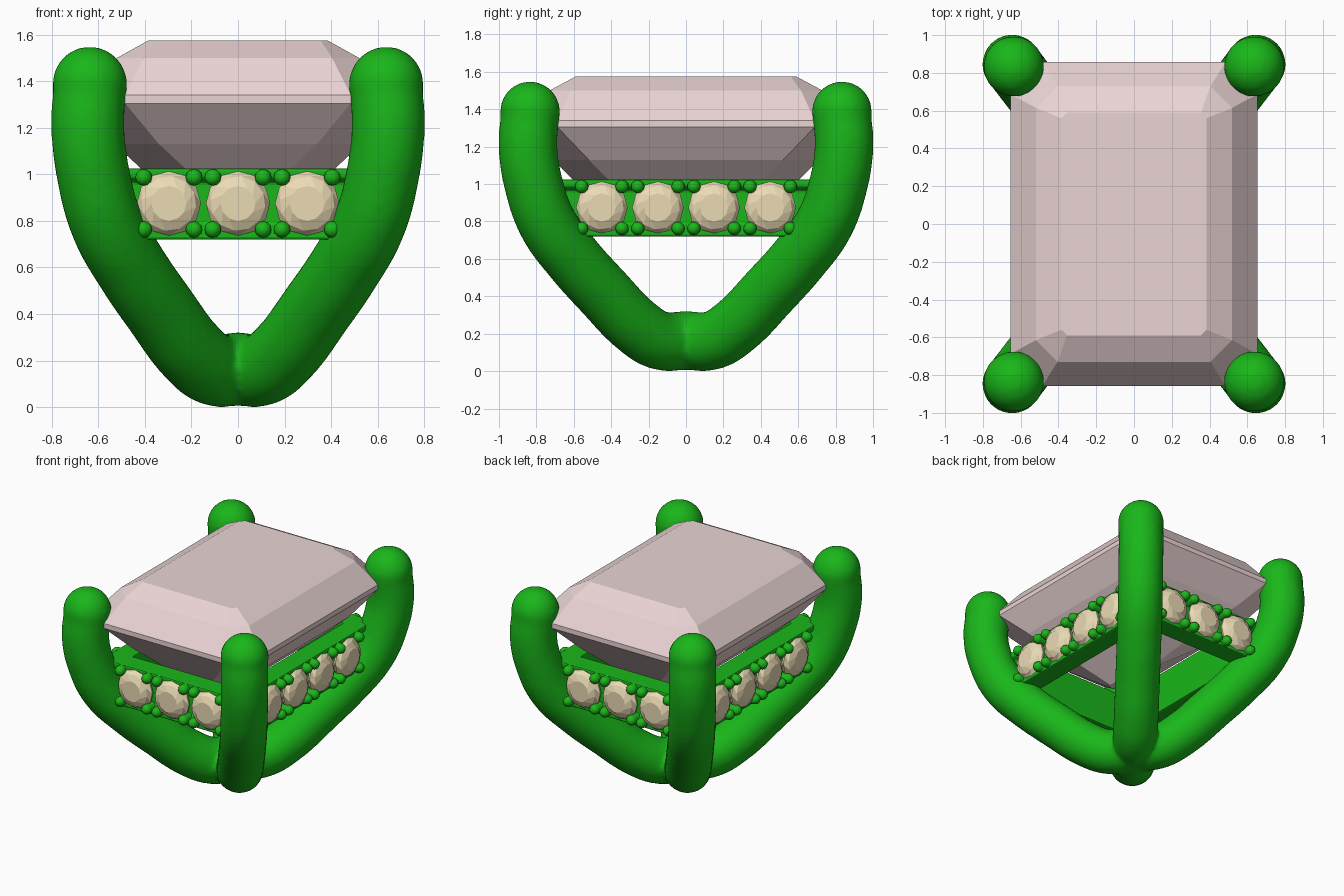
import bpy, bmesh, math
from mathutils import Matrix, Vector

if "Cube" in bpy.data.objects:
    bpy.data.objects.remove(bpy.data.objects["Cube"])


def material(name, rgb):
    m = bpy.data.materials.new(name)
    m.diffuse_color = (*rgb, 1)
    m.use_nodes = True
    m.node_tree.nodes["Principled BSDF"].inputs["Base Color"].default_value = m.diffuse_color
    return m


METAL = material("green_metal", (0.01, 0.47, 0.01))
PINK = material("pink_stone", (0.83, 0.66, 0.66))
TAN = material("tan_stone", (0.83, 0.71, 0.46))


def add_mesh(name, bm, mat):
    bmesh.ops.recalc_face_normals(bm, faces=bm.faces)
    me = bpy.data.meshes.new(name)
    bm.to_mesh(me)
    bm.free()
    me.materials.append(mat)
    ob = bpy.data.objects.new(name, me)
    bpy.context.collection.objects.link(ob)
    return ob


def activate(*obs):
    bpy.ops.object.select_all(action='DESELECT')
    for ob in obs:
        ob.select_set(True)
    bpy.context.view_layer.objects.active = obs[0]


def loft(bm, rings):
    """Bridge equal-length rings of points and cap both ends."""
    vs = [[bm.verts.new(p) for p in r] for r in rings]
    n = len(vs[0])
    for a, b in zip(vs, vs[1:]):
        for i in range(n):
            bm.faces.new((a[i], a[(i + 1) % n], b[(i + 1) % n], b[i]))
    bm.faces.new(vs[0])
    bm.faces.new(vs[-1])


# Four prongs: two crossing diagonal tubes, fused at the foot
half = [(0.635, 1.39), (0.645, 1.2), (0.622, 1.0), (0.565, 0.79), (0.46, 0.6),
        (0.34, 0.425), (0.2, 0.237), (0.11, 0.165)]
path = half + [(0, 0.163)] + [(-x, z) for x, z in reversed(half)]
parts = []
for side in (1, -1):
    cu = bpy.data.curves.new("prong_path", 'CURVE')
    cu.dimensions = '3D'
    cu.bevel_depth = 0.158
    cu.bevel_resolution = 8
    cu.use_fill_caps = True
    sp = cu.splines.new('BEZIER')
    sp.bezier_points.add(len(path) - 1)
    for bp, (x, z) in zip(sp.bezier_points, path):
        bp.co = (x, side * x * 1.31, z)
        bp.handle_left_type = bp.handle_right_type = 'AUTO'
    ob = bpy.data.objects.new("prongs", cu)
    bpy.context.collection.objects.link(ob)
    parts.append(ob)
activate(*parts)
bpy.ops.object.convert(target='MESH')
for sx in (1, -1):
    for sy in (1, -1):
        bm = bmesh.new()
        bmesh.ops.create_uvsphere(bm, u_segments=32, v_segments=16, radius=0.161,
                                  matrix=Matrix.Translation((sx * 0.637, sy * 0.834, 1.388)))
        parts.append(add_mesh("tip", bm, METAL))
activate(*parts)
bpy.ops.object.join()
prongs = bpy.context.object
prongs.name = "prongs"
prongs.data.materials.clear()
prongs.data.materials.append(METAL)
rm = prongs.modifiers.new("fuse", 'REMESH')
rm.mode = 'VOXEL'
rm.voxel_size = 0.02
rm.use_smooth_shade = True
sm = prongs.modifiers.new("blend", 'SMOOTH')
sm.iterations = 6

# Large step-cut stone: stacked clipped rectangles
bm = bmesh.new()
rings = []
for hx, hy, cut, z in [(0.385, 0.59, 0.03, 1.575), (0.52, 0.73, 0.115, 1.5),
                       (0.655, 0.858, 0.17, 1.34), (0.655, 0.858, 0.17, 1.305),
                       (0.53, 0.71, 0.19, 1.13), (0.39, 0.58, 0.19, 1.0),
                       (0.04, 0.24, 0.03, 0.76)]:
    rings.append([(hx, cut - hy, z), (hx, hy - cut, z), (hx - cut, hy, z), (cut - hx, hy, z),
                  (-hx, hy - cut, z), (-hx, cut - hy, z), (cut - hx, -hy, z), (hx - cut, -hy, z)])
loft(bm, rings)
add_mesh("centre_stone", bm, PINK)

# Gallery rail: rectangular band with rim bars above and below the small stones
bm = bmesh.new()
profile = [(-0.12, 0.72), (0.03, 0.72), (0.03, 0.765), (-0.01, 0.785),
           (-0.01, 0.965), (0.03, 0.985), (0.03, 1.025), (-0.12, 1.025)]
corners = []
for sx, sy in ((1, 1), (-1, 1), (-1, -1), (1, -1)):
    corners.append([bm.verts.new((sx * (0.54 + o), sy * (0.735 + o), z)) for o, z in profile])
for i in range(4):
    a, b = corners[i], corners[(i + 1) % 4]
    for j in range(len(profile)):
        k = (j + 1) % len(profile)
        bm.faces.new((a[j], a[k], b[k], b[j]))
rail = add_mesh("gallery_rail", bm, METAL)
bv = rail.modifiers.new("soft_edges", 'BEVEL')
bv.width = 0.01
bv.segments = 2

# Small round stone facing local +z, and its four claws
bm = bmesh.new()
rings = []
for n, (r, z) in enumerate([(0.075, 0.05), (0.118, 0.028), (0.138, 0.0),
                            (0.138, -0.012), (0.02, -0.11)]):
    turn = math.pi / 8 * (n == 1)
    rings.append([(r * math.cos(t + turn), r * math.sin(t + turn), z)
                  for t in [math.tau * i / 12 for i in range(12)]])
loft(bm, rings)
small = add_mesh("small_stone", bm, TAN)
bm = bmesh.new()
for sx in (1, -1):
    for sy in (1, -1):
        at = Vector((sx * 0.108, sy * 0.112, 0))
        bmesh.ops.create_cone(bm, segments=12, radius1=0.036, radius2=0.036, depth=0.09,
                              matrix=Matrix.Translation(at + Vector((0, 0, -0.025))))
        bmesh.ops.create_uvsphere(bm, u_segments=12, v_segments=8, radius=0.036,
                                  matrix=Matrix.Translation(at + Vector((0, 0, 0.02))))
claws = add_mesh("claws", bm, METAL)
activate(claws)
bpy.ops.object.shade_smooth_by_angle(angle=math.radians(50))

# Rows of stones: three on front and back, four on each side
spots = []
for s in (1, -1):
    spots += [((x, s * 0.765, 0.875), (0, s, 0)) for x in (-0.297, 0, 0.297)]
    spots += [((s * 0.57, y, 0.875), (s, 0, 0)) for y in (-0.45, -0.15, 0.15, 0.45)]
for i, (pos, out) in enumerate(spots):
    n = Vector(out)
    right = Vector((0, 0, 1)).cross(n)
    m = Matrix((right, Vector((0, 0, 1)), n)).transposed().to_4x4()
    m.translation = pos
    for src in (small, claws):
        ob = src if i == 0 else src.copy()
        if i:
            bpy.context.collection.objects.link(ob)
            ob.name = f"{src.name}_{i}"
        ob.matrix_world = m
